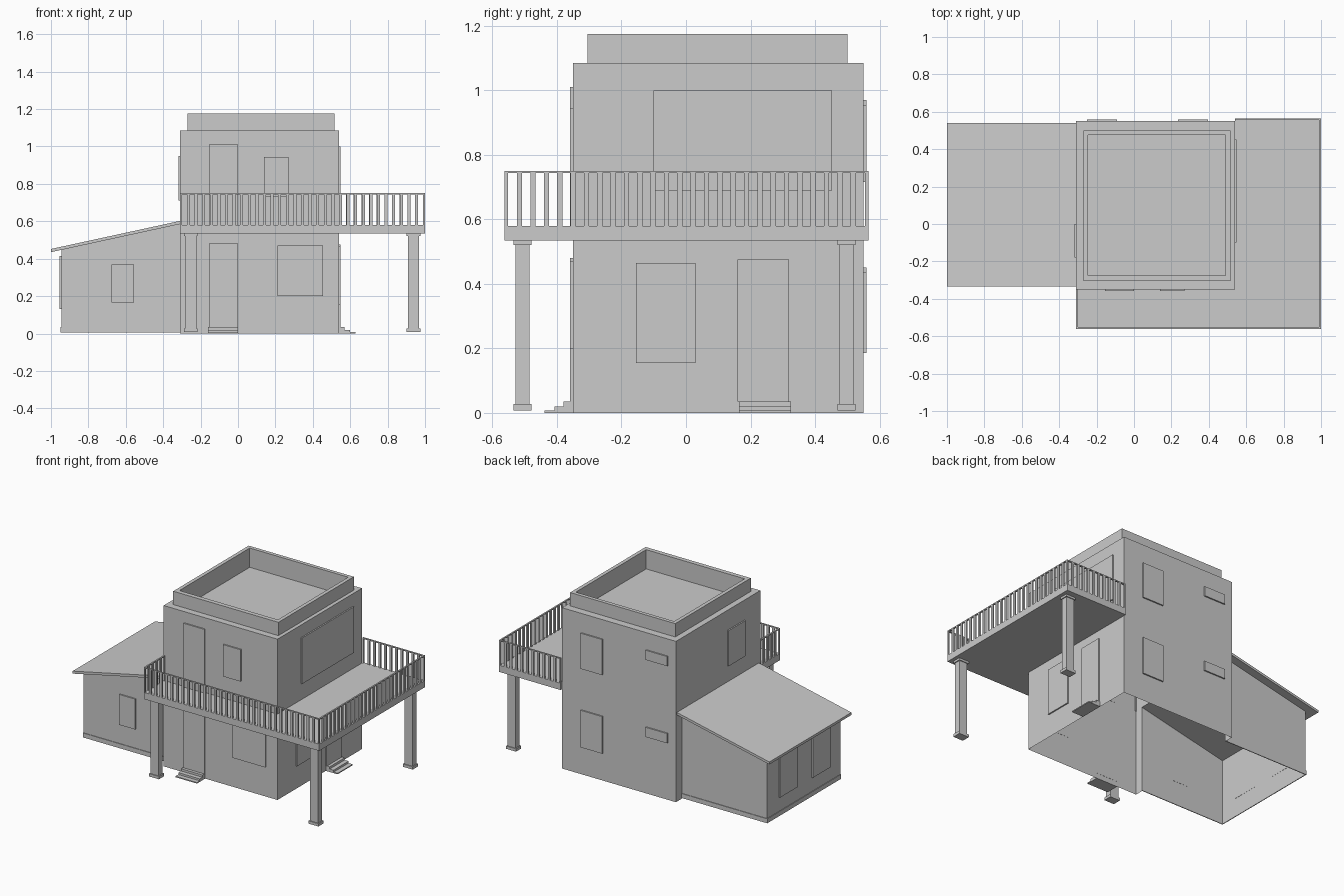
import bpy, bmesh
from mathutils import Vector

if "Cube" in bpy.data.objects:
    bpy.data.objects.remove(bpy.data.objects["Cube"])


def make(name, verts, faces):
    me = bpy.data.meshes.new(name)
    me.from_pydata(verts, [], faces)
    ob = bpy.data.objects.new(name, me)
    bpy.context.collection.objects.link(ob)
    return ob


def boxes(name, items):
    """One object from several boxes given as (x0, x1, y0, y1, z0, z1)."""
    v, f = [], []
    for x0, x1, y0, y1, z0, z1 in items:
        n = len(v)
        v += [(x, y, z) for z in (z0, z1) for x, y in ((x0, y0), (x1, y0), (x1, y1), (x0, y1))]
        f += [[n + i for i in q] for q in
              ((3, 2, 1, 0), (4, 5, 6, 7), (0, 1, 5, 4), (1, 2, 6, 5), (2, 3, 7, 6), (3, 0, 4, 7))]
    return make(name, v, f)


def prism(name, profile, axis, a, b):
    """Extrude a 2D profile (horizontal, z) along x or y."""
    def pt(h, z, d):
        return (h, d, z) if axis == 'y' else (d, h, z)
    n = len(profile)
    v = [pt(h, z, a) for h, z in profile] + [pt(h, z, b) for h, z in profile]
    f = [list(range(n)), list(range(2 * n - 1, n - 1, -1))]
    f += [[i, i + n, (i + 1) % n + n, (i + 1) % n] for i in range(n)]
    ob = make(name, v, f)
    bm = bmesh.new()
    bm.from_mesh(ob.data)
    bmesh.ops.recalc_face_normals(bm, faces=bm.faces)
    bm.to_mesh(ob.data)
    bm.free()
    return ob


X0, X1, Y0, Y1, H = -0.31, 0.54, -0.35, 0.55, 1.085   # main block
AX, AY0, AY1 = -0.945, -0.295, 0.485                  # side wing
T = 0.009                                             # panel relief

# Main walls: hollow below, with the left wall open into the wing
make("main_walls",
     [(X0, Y0, 0), (X1, Y0, 0), (X1, Y1, 0), (X0, Y1, 0),
      (X0, Y0, H), (X1, Y0, H), (X1, Y1, H), (X0, Y1, H),
      (X0, AY1, 0), (X0, AY1, 0.585), (X0, AY0, 0.585), (X0, AY0, 0)],
     [(0, 1, 5, 4), (1, 2, 6, 5), (2, 3, 7, 6), (3, 8, 9, 10, 11, 0, 4, 7)])

# Roof terrace: stacked rectangular loops forming ledge, parapet and floor
outer, inner = (-0.27, 0.515, -0.305, 0.50), (-0.245, 0.49, -0.275, 0.475)
loops = [((X0, X1, Y0, Y1), H), (outer, H), (outer, 1.175), (inner, 1.175), (inner, 1.045)]
v, f = [], []
for (a, b, c, d), z in loops:
    v += [(a, c, z), (b, c, z), (b, d, z), (a, d, z)]
for k in range(0, 16, 4):
    f += [(k + i, k + (i + 1) % 4, k + 4 + (i + 1) % 4, k + 4 + i) for i in range(4)]
f.append((16, 17, 18, 19))
make("roof_parapet", v, f)

# Side wing walls, open below
za, zb = 0.447, 0.585
make("wing_walls",
     [(X0, AY0, 0.005), (AX, AY0, 0.005), (AX, AY1, 0.005), (X0, AY1, 0.005),
      (X0, AY0, zb), (AX, AY0, za), (AX, AY1, za), (X0, AY1, zb)],
     [(1, 0, 4, 5), (2, 1, 5, 6), (3, 2, 6, 7)])
boxes("wing_plinth", [(AX - .004, X0, AY0 - .004, AY0 + .001, .005, .035),
                      (AX - .004, X0, AY1 - .001, AY1 + .004, .005, .035),
                      (AX - .004, AX + .001, AY0, AY1, .005, .035)])
prism("wing_roof", [(-1, 0.435), (X0, 0.585), (X0, 0.602), (-1, 0.452)], 'y', -0.335, 0.54)

# Doors and windows as thin raised panels
boxes("front_panels", [(a, b, Y0 - T, Y0 + .001, c, d) for a, b, c, d in (
    (-0.155, 0.0, 0.035, 0.48), (0.21, 0.455, 0.2, 0.47),
    (-0.155, 0.0, 0.58, 1.01), (0.14, 0.27, 0.73, 0.945))])
boxes("back_panels", [(a, b, Y1 - .001, Y1 + T, c, d) for a, b, c, d in (
    (0.235, 0.395, 0.185, 0.435), (-0.25, -0.09, 0.385, 0.45),
    (0.235, 0.395, 0.715, 0.955), (-0.25, -0.09, 0.905, 0.97))])
boxes("right_panels", [(X1 - .001, X1 + T, a, b, c, d) for a, b, c, d in (
    (-0.155, 0.03, 0.155, 0.465), (0.16, 0.32, 0.035, 0.475), (-0.10, 0.453, 0.69, 1.0))])
boxes("left_window", [(X0 - T, X0 + .001, -0.18, 0.0, 0.71, 0.95)])
boxes("wing_windows", [(AX - T, AX + .001, 0.17, 0.36, 0.13, 0.415),
                       (AX - T, AX + .001, -0.18, 0.01, 0.13, 0.415),
                       (-0.675, -0.555, AY0 - T, AY0 + .001, 0.165, 0.37)])

# Entrance steps
def stair(edge, s):
    return [(edge + s * d, z) for d, z in ((0, 0), (.088, 0), (.088, .007), (.058, .007),
                                           (.058, .02), (.029, .02), (.029, .035), (0, .035))]
prism("front_steps", stair(Y0, -1), 'x', -0.16, 0.0)
prism("right_steps", stair(X1, 1), 'y', 0.165, 0.325)

# L-shaped balcony deck
L = [(X0, -0.562), (1, -0.562), (1, 0.565), (X1, 0.565), (X1, Y0), (X0, Y0)]
make("balcony_deck", [(x, y, z) for z in (0.535, 0.58) for x, y in L],
     [(5, 4, 3, 2, 1, 0), (6, 7, 8, 9, 10, 11)] +
     [(i, (i + 1) % 6, (i + 1) % 6 + 6, i + 6) for i in range(6)])

# Railing: handrail and balusters along each outer edge
path = [(-0.305, -0.35), (-0.305, -0.557), (0.995, -0.557), (0.995, 0.56), (0.545, 0.56)]
rails, bars = [], []
for p, q in zip(path, path[1:]):
    p, q = Vector(p), Vector(q)
    w = .005
    rails.append((min(p.x, q.x) - w, max(p.x, q.x) + w,
                  min(p.y, q.y) - w, max(p.y, q.y) + w, .743, .75))
    n = max(1, round((q - p).length / 0.041))
    hx, hy = (.008, .005) if p.y == q.y else (.005, .008)
    for i in range(n + 1):
        c = p.lerp(q, i / n)
        if i in (0, n):
            bars.append((c.x - w, c.x + w, c.y - w, c.y + w, .58, .744))
        else:
            bars.append((c.x - hx, c.x + hx, c.y - hy, c.y + hy, .58, .744))
boxes("handrail", rails)
boxes("balusters", bars)

# Columns with base and cap
for i, (x, y) in enumerate([(-0.253, -0.507), (0.938, -0.507), (0.938, 0.498)]):
    boxes(f"column_{i + 1}", [(x - a, x + a, y - b, y + b, c, d) for a, b, c, d in (
        (.037, .028, .008, .027), (.03, .022, .027, .521), (.037, .028, .521, .536))])
